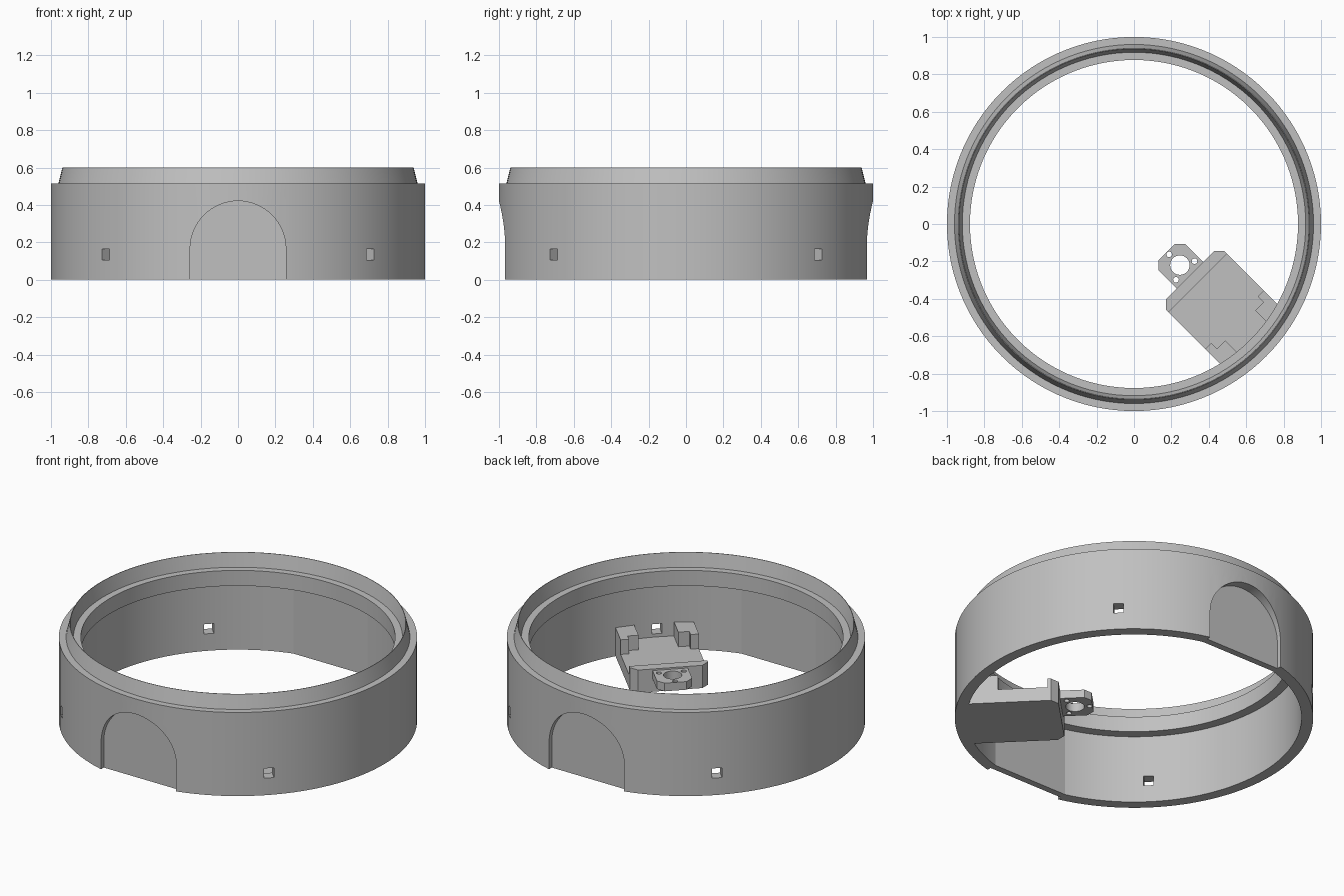
import bpy, bmesh, math
from mathutils import Matrix, Vector

if "Cube" in bpy.data.objects:
    bpy.data.objects.remove(bpy.data.objects["Cube"])

grey = bpy.data.materials.new("light grey")
grey.diffuse_color = (0.53, 0.53, 0.53, 1)
grey.use_nodes = True
grey.node_tree.nodes["Principled BSDF"].inputs["Base Color"].default_value = grey.diffuse_color


def make(name, bm, matrix=Matrix()):
    bmesh.ops.recalc_face_normals(bm, faces=bm.faces)
    bm.transform(matrix)
    mesh = bpy.data.meshes.new(name)
    bm.to_mesh(mesh)
    bm.free()
    mesh.materials.append(grey)
    obj = bpy.data.objects.new(name, mesh)
    bpy.context.collection.objects.link(obj)
    return obj


def prism(name, outline, z0, z1, matrix=Matrix()):
    """Extrude a flat outline from z0 to z1."""
    bm = bmesh.new()
    face = bm.faces.new([bm.verts.new((x, y, z0)) for x, y in outline])
    ext = bmesh.ops.extrude_face_region(bm, geom=[face])["geom"]
    moved = [v for v in ext if isinstance(v, bmesh.types.BMVert)]
    bmesh.ops.translate(bm, verts=moved, vec=(0, 0, z1 - z0))
    return make(name, bm, matrix)


def circle(x, y, r, n):
    return [(x + r * math.cos(math.tau * i / n), y + r * math.sin(math.tau * i / n)) for i in range(n)]


def rect(x0, x1, y0, y1):
    return [(x0, y0), (x1, y0), (x1, y1), (x0, y1)]


def boolean(target, tool, operation):
    mod = target.modifiers.new(operation.lower(), "BOOLEAN")
    mod.operation, mod.solver, mod.object = operation, "EXACT", tool
    bpy.context.view_layer.objects.active = target
    bpy.ops.object.modifier_apply(modifier=mod.name)
    bpy.data.objects.remove(tool, do_unlink=True)


# Ring housing: revolved section with tapered lip and inner flange
section = [(0.935, 0), (1, 0), (1, 0.515), (0.96, 0.515), (0.939, 0.6),
           (0.936, 0.6), (0.918, 0.515), (0.877, 0.515), (0.877, 0.42), (0.935, 0.42)]
SEGMENTS = 120
bm = bmesh.new()
rings = []
for i in range(SEGMENTS):
    a = math.tau * i / SEGMENTS
    rings.append([bm.verts.new((r * math.cos(a), r * math.sin(a), z)) for r, z in section])
for i in range(SEGMENTS):
    here, there = rings[i], rings[(i + 1) % SEGMENTS]
    for j in range(len(section)):
        k = (j + 1) % len(section)
        bm.faces.new((here[j], there[j], there[k], here[k]))
housing = make("ring_housing", bm)

# Flat inner panels and arched outer pockets, front and back
arch = [(-0.256, -0.1), (0.256, -0.1)]
arch += [(0.256 * math.cos(math.pi * i / 32), 0.165 + 0.256 * math.sin(math.pi * i / 32)) for i in range(33)]
for side in (0, math.pi):
    turn = Matrix.Rotation(side, 4, "Z")
    arc = [math.radians(-90 + t) for t in range(-16, 17, 2)]
    panel = [(0.965 * math.cos(a), 0.965 * math.sin(a)) for a in arc]
    panel += [(0.255, -0.9), (-0.255, -0.9)]
    boolean(housing, prism("panel", panel, 0, 0.45, turn), "UNION")
    upright = Matrix.Rotation(math.pi / 2, 4, "X")
    boolean(housing, prism("pocket", arch, 0.94, 1.1, turn @ upright), "DIFFERENCE")

# Four small windows through the wall
for i in range(4):
    turn = Matrix.Rotation(math.radians(45 + 90 * i), 4, "Z")
    boolean(housing, prism("window", rect(0.8, 1.1, -0.028, 0.028), 0.105, 0.165, turn), "DIFFERENCE")

# Bracket: local x points outwards, local y runs along the wall
place = Matrix.Rotation(math.radians(-45), 4, "Z") @ Matrix.Translation((0, 0.018, 0))
W = 0.222

# Bracket floor, its outer edge following the wall
floor = [(0.445, -W), (0.405, -W + 0.04), (0.405, W - 0.04), (0.445, W)]
floor += [(math.sqrt(0.945 ** 2 - (y + 0.018) ** 2), y) for y in [W * (1 - i / 6) for i in range(13)]]
prism("bracket_floor", floor, 0, 0.085, place)

# Raised front wall with chamfered corners
wall = [(0.465, -W), (0.445, -W), (0.405, -W + 0.04), (0.405, W - 0.04), (0.445, W), (0.465, W)]
prism("bracket_front_wall", wall, 0.06, 0.14, place)

# Stepped corner posts beside the wall
for name, s in (("left_post", -1), ("right_post", 1)):
    post = [(0.742, s * W), (0.742, s * 0.175), (0.785, s * 0.175), (0.785, s * 0.113),
            (0.92, s * 0.113), (0.905, s * W)]
    prism(name, post, 0.06, 0.175, place)

# Mounting tab with one large and three small holes
tab = [(0.41, -0.1), (0.268, -0.1), (0.23, -0.062), (0.23, 0.062), (0.268, 0.1), (0.41, 0.1)]
tab = prism("mounting_tab", tab, 0.08, 0.13, place)
holes = [(0.329, 0, 0.052, 32)]
holes += [(0.329 + 0.081 * math.cos(a), 0.081 * math.sin(a), 0.015, 16)
          for a in (math.pi, math.pi / 3, -math.pi / 3)]
for x, y, r, n in holes:
    boolean(tab, prism("hole", circle(x, y, r, n), 0, 0.3, place), "DIFFERENCE")

# Smooth the round walls while keeping edges crisp
for obj in (housing, tab):
    bpy.ops.object.select_all(action="DESELECT")
    obj.select_set(True)
    bpy.context.view_layer.objects.active = obj
    bpy.ops.object.shade_smooth_by_angle(angle=math.radians(25 if obj is tab else 10))
